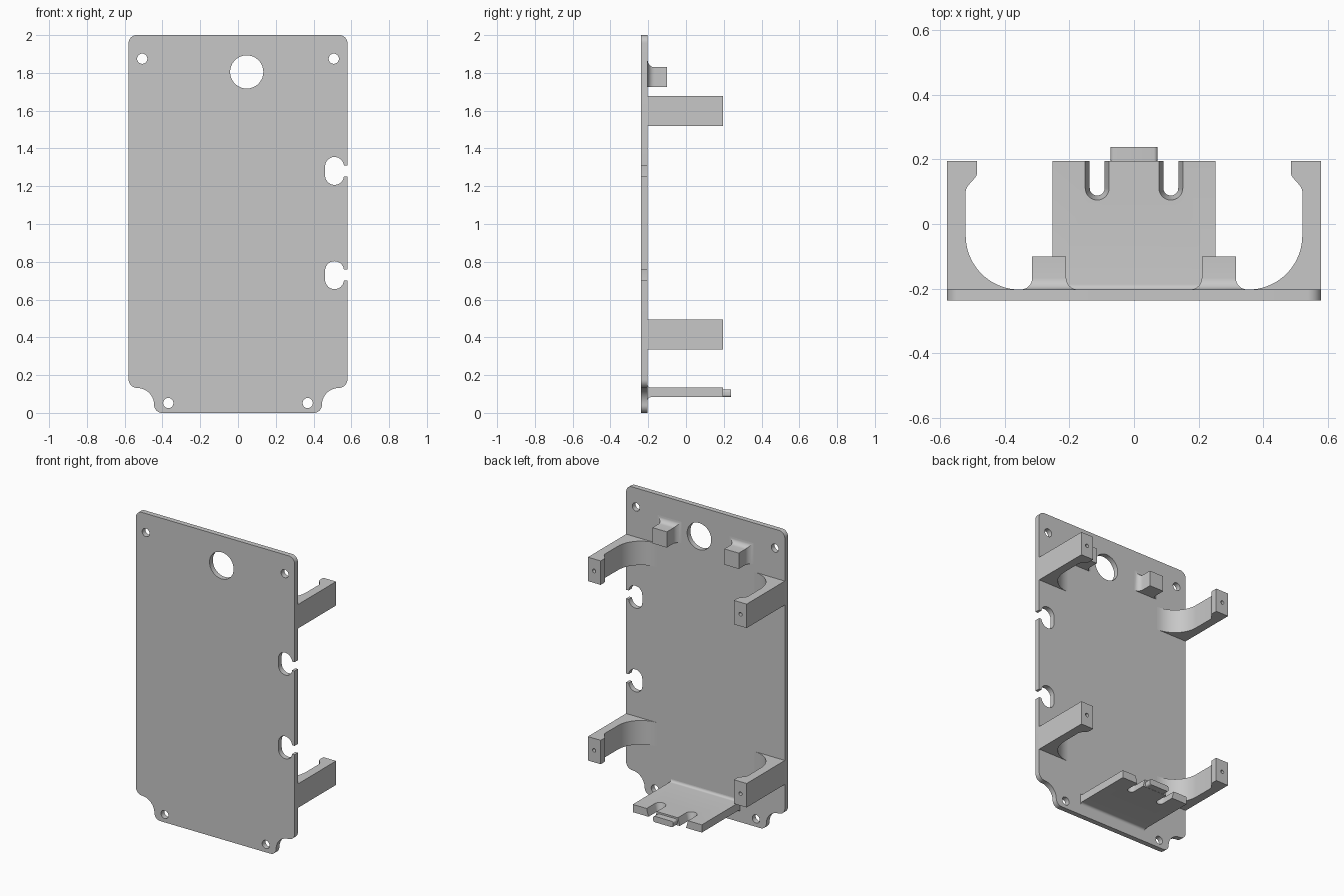
import bpy, bmesh
from math import sin, cos, radians

cube = bpy.data.objects.get("Cube")
if cube:
    bpy.data.objects.remove(cube)

grey = bpy.data.materials.new("plain_grey")
grey.use_nodes = True
colour = (0.575, 0.575, 0.575, 1)
grey.diffuse_color = colour
grey.node_tree.nodes["Principled BSDF"].inputs["Base Color"].default_value = colour

FRONT, BACK = -0.237, -0.203   # faces of the main plate
HALF = 0.579                   # half width of the main plate


def arc(cx, cy, r, a0, a1, n=10):
    angles = [radians(a0 + (a1 - a0) * i / n) for i in range(n + 1)]
    return [(cx + r * cos(a), cy + r * sin(a)) for a in angles]


def loft(name, rings):
    """Closed solid through a series of matching rings of points."""
    bm = bmesh.new()
    loops = [[bm.verts.new(p) for p in ring] for ring in rings]
    bm.faces.new(loops[0])
    bm.faces.new(loops[-1])
    for a, b in zip(loops, loops[1:]):
        for i in range(len(a)):
            bm.faces.new((a[i - 1], a[i], b[i], b[i - 1]))
    bmesh.ops.recalc_face_normals(bm, faces=bm.faces)
    mesh = bpy.data.meshes.new(name)
    bm.to_mesh(mesh)
    bm.free()
    mesh.materials.append(grey)
    obj = bpy.data.objects.new(name, mesh)
    bpy.context.collection.objects.link(obj)
    return obj


def along_y(name, profile, y0, y1):
    return loft(name, [[(x, y, z) for x, z in profile] for y in (y0, y1)])


def along_z(name, profile, z0, z1):
    return loft(name, [[(x, y, z) for x, y in profile] for z in (z0, z1)])


def select(obj):
    bpy.ops.object.select_all(action='DESELECT')
    obj.select_set(True)
    bpy.context.view_layer.objects.active = obj


def cut(obj, cutter):
    select(obj)
    mod = obj.modifiers.new("cut", 'BOOLEAN')
    mod.operation, mod.solver, mod.object = 'DIFFERENCE', 'EXACT', cutter
    bpy.ops.object.modifier_apply(modifier=mod.name)
    bpy.data.objects.remove(cutter)


def smooth(obj):
    select(obj)
    bpy.ops.object.shade_smooth_by_angle(angle=radians(30))


def flared(name, x0, x1, z0, z1, y_end, r, sides, bottom):
    """Block standing on the plate with a concave fillet at its root."""
    rings = []
    steps = [(r - r * sin(a), r - r * cos(a)) for a in
             [radians(15 * i) for i in range(7)]]
    for flare, rise in steps + [(0, y_end - BACK)]:
        dx, dz = flare * sides, flare * bottom
        y = BACK + rise
        rings.append([(x0 - dx, y, z0 - dz), (x1 + dx, y, z0 - dz),
                      (x1 + dx, y, z1 + flare), (x0 - dx, y, z1 + flare)])
    return loft(name, rings)


# Main plate outline: notched bottom corners, rounded top, side keyholes
corner = (arc(0.402, 0.042, 0.042, -90, 0) + arc(0.534, 0.042, 0.09, 180, 90)[1:]
          + arc(0.534, 0.177, 0.045, -90, 0)[1:])
top = arc(HALF - 0.042, 1.958, 0.042, 0, 90)
keyholes = []
for z in (0.729, 1.281):
    keyholes += ([(HALF, z - 0.029)] + arc(0.511, z - 0.024, 0.05, -6, -180, 14)
                 + arc(0.511, z + 0.024, 0.05, 180, 6, 14) + [(HALF, z + 0.029)])
left_side = [(-x, z) for x, z in reversed(corner + top)]
plate = along_y("main_plate", corner + keyholes + top + left_side, FRONT, BACK)

# Screw holes and the large round opening
holes = [(s * x, z, 0.027) for s in (-1, 1) for x, z in ((0.507, 1.875), (0.369, 0.052))]
for x, z, r in holes + [(0.046, 1.805, 0.088)]:
    cut(plate, along_y("hole_cutter", arc(x, z, r, 0, 350, 35), -0.3, -0.1))
smooth(plate)

# Four curved arms with a small screw hole in each tip
arm = ([(0.354, BACK - 0.002), (HALF, BACK - 0.002), (HALF, 0.195), (0.486, 0.195), (0.486, 0.16)]
       + arc(0.512, 0.16, 0.026, 185, 220, 4) + arc(0.479, 0.093, 0.043, 40, 0, 6)
       + arc(0.354, -0.036, 0.167, 0, -90, 18))
for side, word in ((1, "left"), (-1, "right")):
    for z0, level in ((0.336, "lower"), (1.519, "upper")):
        profile = [(side * x, y) for x, y in arm]
        obj = along_z(f"{level}_{word}_arm", profile, z0, z0 + 0.158)
        drill = arc(side * 0.534, z0 + 0.079, 0.012, 0, 340, 17)
        cut(obj, along_y("hole_cutter", drill, 0.1, 0.3))
        smooth(obj)

    # Small filleted post
    x0, x1 = sorted((side * 0.21, side * 0.315))
    smooth(flared(f"{word}_post", x0, x1, 1.726, 1.83, -0.1, 0.036, 1, 0))

# Bottom shelf with two tapered slots
shelf = flared("bottom_shelf", -0.252, 0.252, 0.083, 0.134, 0.195, 0.016, 0, 1)
for side in (-1, 1):
    rings = []
    for r, z in ((0.023, 0.05), (0.023, 0.083), (0.037, 0.134), (0.037, 0.2)):
        slot = [(side * 0.114 + r, 0.3)] + arc(side * 0.114, 0.111, r, 0, -180, 16)
        slot.append((side * 0.114 - r, 0.3))
        rings.append([(x, y, z) for x, y in slot])
    cut(shelf, loft("slot_cutter", rings))
smooth(shelf)

# Lip with rounded ends between the slots
lip = []
for x, z, a in ((0.061, 0.096, -90), (0.061, 0.111, 0), (-0.061, 0.111, 90), (-0.061, 0.096, 180)):
    lip += arc(x, z, 0.012, a, a + 90, 5)
smooth(along_y("shelf_lip", lip, 0.19, 0.238))
